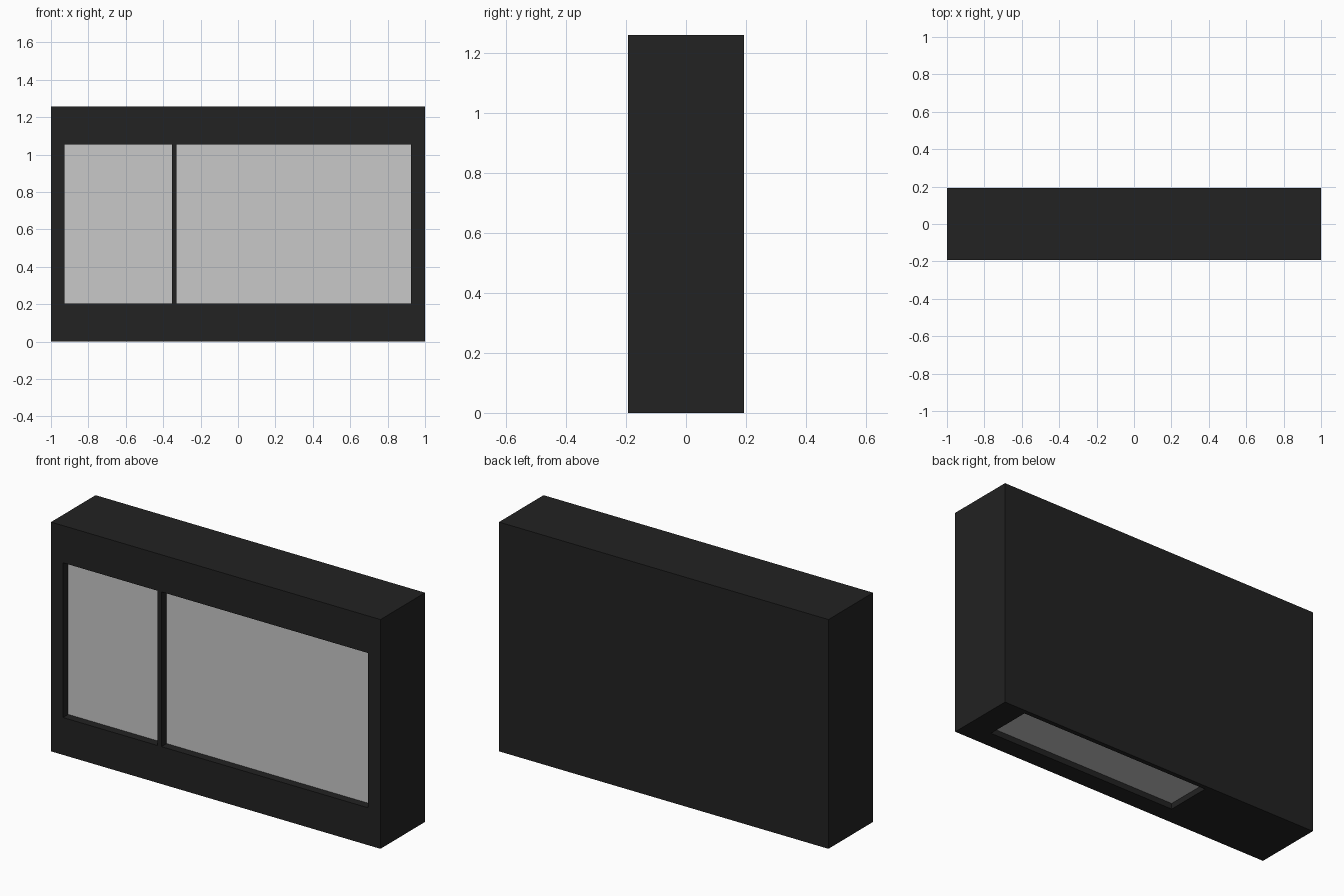
import bpy

if "Cube" in bpy.data.objects:
    bpy.data.objects.remove(bpy.data.objects["Cube"])


def material(name, value):
    mat = bpy.data.materials.new(name)
    mat.diffuse_color = (value, value, value, 1)
    mat.use_nodes = True
    mat.node_tree.nodes["Principled BSDF"].inputs["Base Color"].default_value = mat.diffuse_color
    return mat


black = material("black casing", 0.016)
grey = material("light grey glass", 0.58)


def box(name, lo, hi, mat):
    bpy.ops.mesh.primitive_cube_add(size=1, location=[(a + b) / 2 for a, b in zip(lo, hi)])
    ob = bpy.context.object
    ob.name = name
    ob.scale = [b - a for a, b in zip(lo, hi)]
    bpy.ops.object.transform_apply(location=True, rotation=False, scale=True)
    ob.data.materials.append(mat)
    return ob


D, H = 0.193, 1.258      # half depth, height
R, T = 0.045, 0.004      # front recess depth, pane thickness
RB = 0.032               # underside recess depth

casing = box("casing", (-1, -D, 0), (1, D, H), black)


def recess(lo, hi):
    """Cut a pocket out of the casing."""
    cutter = box("cutter", lo, hi, black)
    cutter.hide_render = True
    mod = casing.modifiers.new("recess", 'BOOLEAN')
    mod.operation = 'DIFFERENCE'
    mod.solver = 'EXACT'
    mod.object = cutter
    bpy.context.view_layer.objects.active = casing
    bpy.ops.object.modifier_apply(modifier=mod.name)
    bpy.data.objects.remove(cutter)


# Two front windows separated by a thin divider
Z0, Z1 = 0.205, 1.054
for name, x0, x1 in (("narrow_front_pane", -0.927, -0.353),
                     ("wide_front_pane", -0.329, 0.925)):
    recess((x0, -D - 0.1, Z0), (x1, -D + R + T, Z1))
    box(name, (x0, -D + R, Z0), (x1, -D + R + T, Z1), grey)

# Long recessed panel in the underside
X0, X1, Y0, Y1 = -0.32, 0.853, -0.09, 0.168
recess((X0, Y0, -0.1), (X1, Y1, RB + T))
box("underside_panel", (X0, Y0, RB), (X1, Y1, RB + T), grey)
